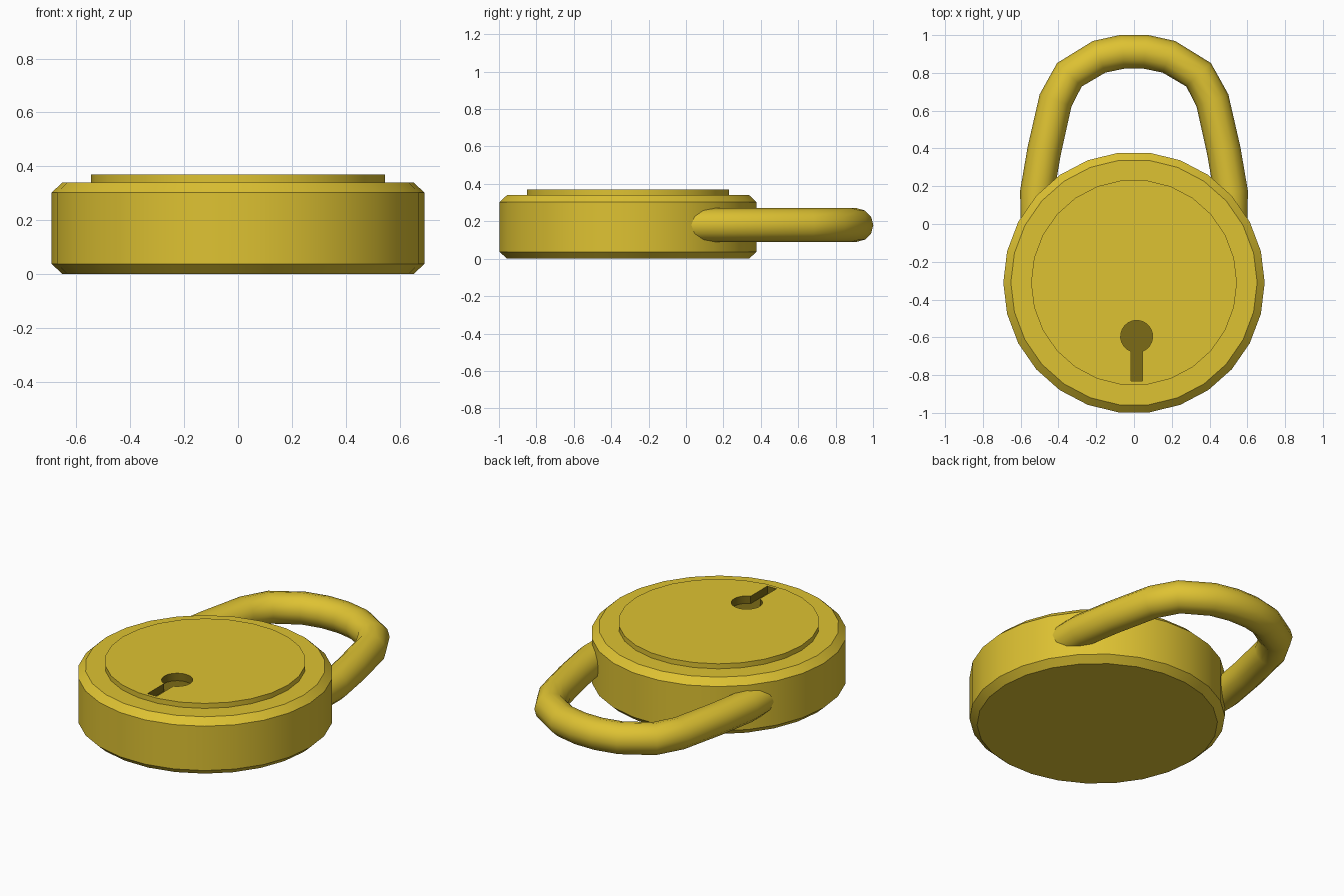
import bpy, bmesh, math

if "Cube" in bpy.data.objects:
    bpy.data.objects.remove(bpy.data.objects["Cube"])


def material(name, rgb):
    m = bpy.data.materials.new(name)
    m.diffuse_color = (*rgb, 1)
    m.use_nodes = True
    m.node_tree.nodes["Principled BSDF"].inputs["Base Color"].default_value = m.diffuse_color
    return m


brass = material("brass yellow", (0.73, 0.54, 0.032))
dark = material("dark keyhole", (0.2, 0.145, 0.008))


def add_object(name, bm):
    bmesh.ops.recalc_face_normals(bm, faces=bm.faces)
    me = bpy.data.meshes.new(name)
    bm.to_mesh(me)
    bm.free()
    ob = bpy.data.objects.new(name, me)
    bpy.context.collection.objects.link(ob)
    return ob


def activate(ob):
    bpy.ops.object.select_all(action='DESELECT')
    ob.select_set(True)
    bpy.context.view_layer.objects.active = ob


def smooth(ob):
    activate(ob)
    bpy.ops.object.shade_smooth_by_angle(angle=math.radians(32))


# Lock body: chamfered drum with a raised face plate, 26 sides
CY, N = -0.31, 26
bm = bmesh.new()
rings = []
for r, z in [(0.652, 0), (0.692, 0.037), (0.692, 0.302), (0.652, 0.34), (0.545, 0.34), (0.545, 0.37)]:
    rings.append([bm.verts.new((r * math.cos(i * math.tau / N), CY + r * math.sin(i * math.tau / N), z))
                  for i in range(N)])
for a, b in zip(rings, rings[1:]):
    for i in range(N):
        j = (i + 1) % N
        bm.faces.new((a[i], a[j], b[j], b[i]))
bm.faces.new(rings[0])
bm.faces.new(rings[-1])
body = add_object("lock_body", bm)
body.data.materials.append(brass)
body.data.materials.append(dark)

# Keyhole: round hole with a slot below, cut into the face plate
KX, KY, KR, HALF, FLOOR = 0.014, -0.595, 0.085, 0.03, 0.325
bm = bmesh.new()
gap = math.asin(HALF / KR)
outline = [(KX + HALF, -0.832)]
for i in range(21):
    t = -math.pi / 2 + gap + (math.tau - 2 * gap) * i / 20
    outline.append((KX + KR * math.cos(t), KY + KR * math.sin(t)))
outline.append((KX - HALF, -0.832))
face = bm.faces.new([bm.verts.new((x, y, FLOOR)) for x, y in outline])
ext = bmesh.ops.extrude_face_region(bm, geom=[face])
for v in ext["geom"]:
    if isinstance(v, bmesh.types.BMVert):
        v.co.z = 0.5
cutter = add_object("keyhole_cutter", bm)
cutter.hide_render = True

activate(body)
mod = body.modifiers.new("keyhole", 'BOOLEAN')
mod.operation = 'DIFFERENCE'
mod.solver = 'EXACT'
mod.object = cutter
bpy.ops.object.modifier_apply(modifier=mod.name)
bpy.data.objects.remove(cutter)

# Faces sunk inside the plate are dark
for p in body.data.polygons:
    c = p.center
    inside = math.hypot(c.x, c.y - CY) < 0.53 and 0.3 < c.z < 0.368
    p.material_index = 1 if inside else 0
smooth(body)

# Shackle: round bar bent over the top, mirrored from one half
half = [(0.06, 0.912), (0.185, 0.885), (0.342, 0.79), (0.415, 0.655),
        (0.475, 0.39), (0.513, 0.17), (0.51, -0.06)]
path = [(-x, y) for x, y in reversed(half)] + half
cu = bpy.data.curves.new("shackle", 'CURVE')
cu.dimensions = '3D'
cu.bevel_depth = 0.09
cu.bevel_resolution = 4
cu.use_fill_caps = True
sp = cu.splines.new('POLY')
sp.points.add(len(path) - 1)
for p, (x, y) in zip(sp.points, path):
    p.co = (x, y, 0.18, 1)
shackle = bpy.data.objects.new("shackle", cu)
bpy.context.collection.objects.link(shackle)
activate(shackle)
bpy.ops.object.convert(target='MESH')
shackle = bpy.context.view_layer.objects.active
shackle.data.materials.clear()
shackle.data.materials.append(brass)
activate(shackle)
bpy.ops.object.shade_smooth_by_angle(angle=math.radians(50))
